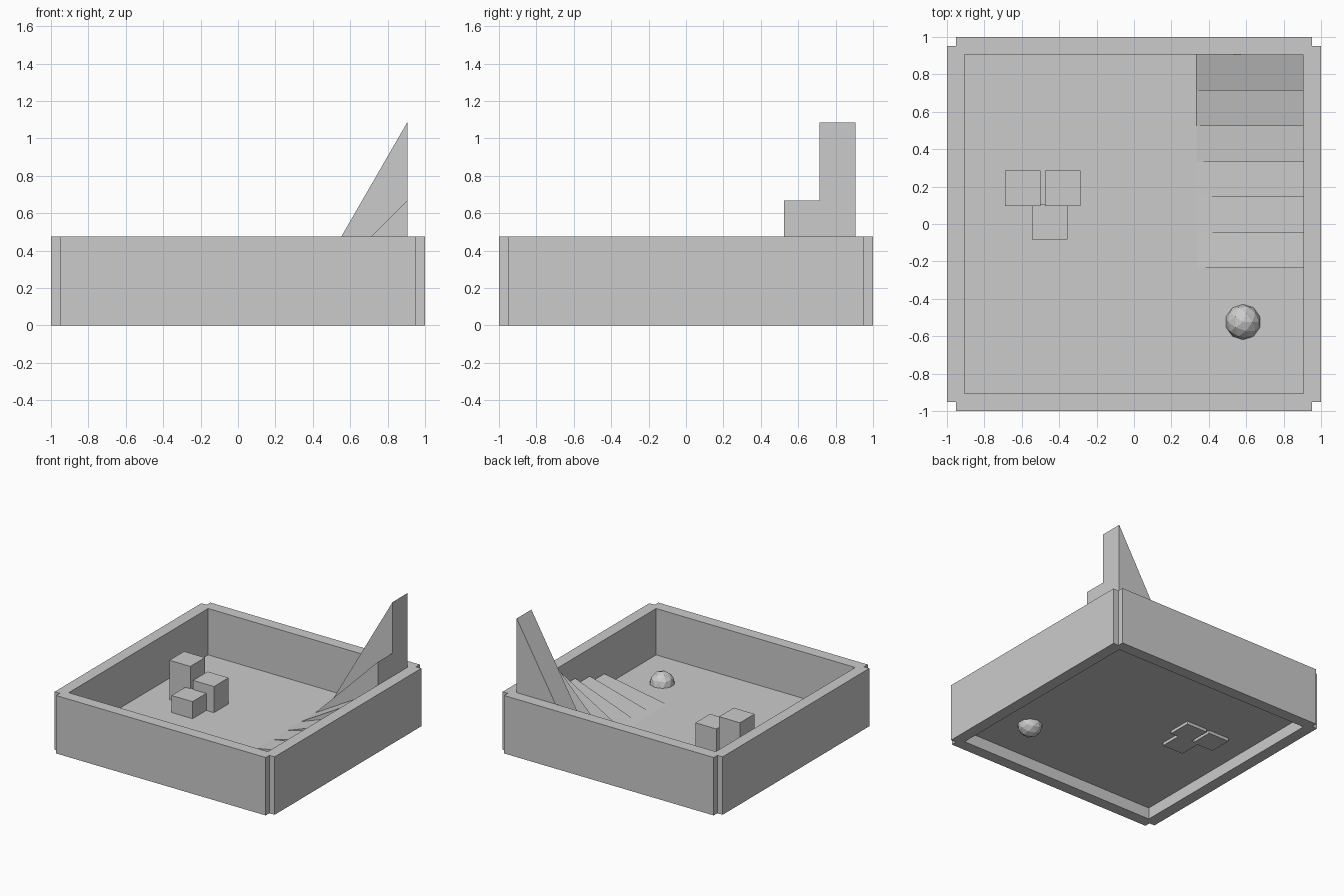
import bpy, bmesh, math

if "Cube" in bpy.data.objects:
    bpy.data.objects.remove(bpy.data.objects["Cube"])

FLOOR_Z = 0.095      # floor level
INNER = 0.905        # inner face of the walls
WALL_TOP = 0.476

grey = bpy.data.materials.new("light grey")
grey.diffuse_color = (0.6, 0.6, 0.6, 1)
grey.use_nodes = True
grey.node_tree.nodes["Principled BSDF"].inputs["Base Color"].default_value = grey.diffuse_color


def finish(name, bm):
    bmesh.ops.recalc_face_normals(bm, faces=bm.faces)
    mesh = bpy.data.meshes.new(name)
    bm.to_mesh(mesh)
    bm.free()
    mesh.materials.append(grey)
    obj = bpy.data.objects.new(name, mesh)
    bpy.context.collection.objects.link(obj)
    return obj


def box(name, x0, x1, y0, y1, z0, z1):
    bm = bmesh.new()
    bmesh.ops.create_cube(bm, size=1)
    for v in bm.verts:
        v.co.x = x1 if v.co.x > 0 else x0
        v.co.y = y1 if v.co.y > 0 else y0
        v.co.z = z1 if v.co.z > 0 else z0
    return finish(name, bm)


def wedge(name, angle, y0, y1):
    # Ramp rising towards the right wall from a shared toe line
    toe = 0.333
    top = FLOOR_Z + (INNER - toe) * math.tan(math.radians(angle))
    low = FLOOR_Z - 0.0005
    bm = bmesh.new()
    profile = [(toe, low), (INNER, low), (INNER, top)]
    face = bm.faces.new([bm.verts.new((x, y0, z)) for x, z in profile])
    ext = bmesh.ops.extrude_face_region(bm, geom=[face])
    for v in ext["geom"]:
        if isinstance(v, bmesh.types.BMVert):
            v.co.y = y1
    return finish(name, bm)


# Floor sheet, tucked into the walls
bm = bmesh.new()
bmesh.ops.create_grid(bm, x_segments=1, y_segments=1, size=0.952)
for v in bm.verts:
    v.co.z = FLOOR_Z
finish("floor", bm)

# Four walls, leaving a small notch at each corner
L = 0.952
box("front_wall", -L, L, -1, -INNER, 0, WALL_TOP)
box("back_wall", -L, L, INNER, 1, 0, WALL_TOP)
box("left_wall", -1, -INNER, -L, L, 0, WALL_TOP)
box("right_wall", INNER, 1, -L, L, 0, WALL_TOP)

# Row of ramps, from steep at the back to shallow at the front
step = 0.19
for i, angle in enumerate((60, 45, 30, 20, 15, 10)):
    y1 = INNER - i * step
    wedge(f"ramp_{angle}_degrees", angle, y1 - step, y1)

# Cluster of three blocks with different heights, sunk slightly in the floor
for name, x, y, top in (("tall_block", -0.595, 0.19, 0.418),
                        ("middle_block", -0.38, 0.19, 0.31),
                        ("low_block", -0.45, 0.012, 0.235)):
    h = 0.095
    box(name, x - h, x + h, y - h, y + h, 0.07, top)

# Faceted ball, half sunk in the floor
bm = bmesh.new()
bmesh.ops.create_icosphere(bm, subdivisions=2, radius=0.095)
ball = finish("ball", bm)
ball.location = (0.583, -0.524, FLOOR_Z)
